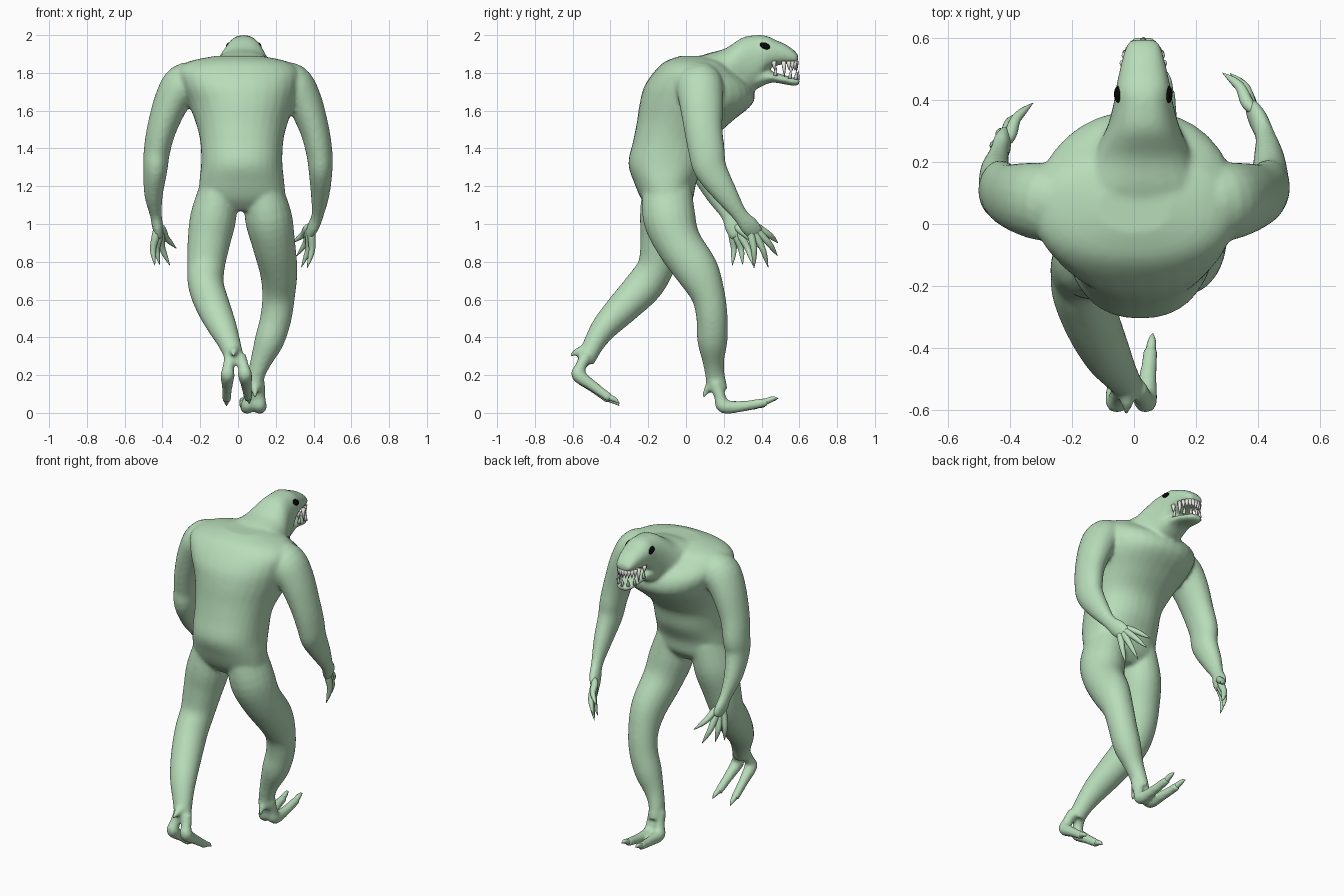
import bpy, bmesh, math
from mathutils import Vector


def material(name, rgb):
    m = bpy.data.materials.new(name)
    m.diffuse_color = (*rgb, 1)
    return m


SKIN = material("pale green skin", (0.48, 0.72, 0.49))
BLACK = material("black eye", (0.002, 0.002, 0.002))
IVORY = material("ivory tooth", (0.85, 0.83, 0.80))


def curve_rings(rings, steps=4):
    """Insert smoothly interpolated rings between the given ones."""
    out = []
    for i in range(len(rings) - 1):
        p0, p1 = rings[max(i - 1, 0)], rings[i]
        p2, p3 = rings[i + 1], rings[min(i + 2, len(rings) - 1)]
        for s in range(steps):
            t = s / steps
            out.append([0.5 * (2 * b + (c - a) * t + (2 * a - 5 * b + 4 * c - d) * t * t
                               + (3 * b - a - 3 * c + d) * t ** 3)
                        for a, b, c, d in zip(p0, p1, p2, p3)])
    return out + [list(rings[-1])]


def power(v, e):
    return math.copysign(abs(v) ** e, v)


def tube(bm, rings, axis=None, sides=20, square=1.0, curved=True):
    """Loft ellipses (x, y, z, half width, half depth) along a path, or across a fixed axis."""
    if curved:
        rings = curve_rings(rings)
    pts = [Vector(r[:3]) for r in rings]
    loops = []
    for i, r in enumerate(rings):
        t = Vector(axis) if axis else pts[min(i + 1, len(pts) - 1)] - pts[max(i - 1, 0)]
        t.normalize()
        a = (Vector((1, 0, 0)) - t * t.x).normalized()
        b = t.cross(a)
        loops.append([bm.verts.new(pts[i] + a * r[3] * power(math.cos(k * math.tau / sides), square)
                                   + b * r[4] * power(math.sin(k * math.tau / sides), square))
                      for k in range(sides)])
    for l0, l1 in zip(loops, loops[1:]):
        for k in range(sides):
            j = (k + 1) % sides
            bm.faces.new((l0[k], l0[j], l1[j], l1[k]))
    bm.faces.new(loops[0][::-1])
    bm.faces.new(loops[-1])


def finish(bm, name, mat):
    bmesh.ops.recalc_face_normals(bm, faces=bm.faces)
    for f in bm.faces:
        f.smooth = True
    me = bpy.data.meshes.new(name)
    bm.to_mesh(me)
    bm.free()
    me.materials.append(mat)
    ob = bpy.data.objects.new(name, me)
    bpy.context.collection.objects.link(ob)
    return ob


Z, Y = (0, 0, 1), (0, 1, 0)
body = bmesh.new()

# torso
tube(body, [(0.02, -0.10, 1.07, 0.15, 0.08), (0.02, -0.10, 1.13, 0.225, 0.135),
            (0.02, -0.11, 1.22, 0.225, 0.165), (0.02, -0.10, 1.32, 0.215, 0.205),
            (0.02, -0.07, 1.44, 0.22, 0.21), (0.02, -0.01, 1.54, 0.245, 0.25),
            (0.02, 0.055, 1.64, 0.285, 0.30), (0.01, 0.065, 1.73, 0.318, 0.285),
            (0.0, 0.05, 1.81, 0.325, 0.215), (0.0, 0.05, 1.86, 0.26, 0.16),
            (0.0, 0.05, 1.89, 0.12, 0.08)], Z, 32, 0.9)

# neck, skull and snout
tube(body, [(0.01, 0.04, 1.74, 0.26, 0.135), (0.02, 0.12, 1.75, 0.22, 0.155),
            (0.025, 0.21, 1.755, 0.17, 0.175), (0.03, 0.30, 1.82, 0.122, 0.168),
            (0.03, 0.38, 1.865, 0.098, 0.135), (0.03, 0.43, 1.903, 0.09, 0.092),
            (0.03, 0.48, 1.905, 0.08, 0.067), (0.03, 0.53, 1.898, 0.068, 0.052),
            (0.03, 0.575, 1.883, 0.055, 0.034), (0.03, 0.594, 1.877, 0.038, 0.018)], Y, 24, 0.85)
# lower jaw
tube(body, [(0.03, 0.28, 1.76, 0.10, 0.09), (0.03, 0.38, 1.772, 0.085, 0.055),
            (0.03, 0.45, 1.778, 0.074, 0.03), (0.03, 0.53, 1.762, 0.062, 0.024),
            (0.03, 0.575, 1.752, 0.05, 0.022), (0.03, 0.60, 1.754, 0.034, 0.018)], Y, 20)

# arms: same shoulders, one forearm swung further forward
for s, elbow, fore, wrist, palm, knuckle in (
        (1, (0.437, 0.13, 1.29), (0.435, 0.21, 1.16), (0.422, 0.285, 1.05),
         (0.40, 0.335, 0.99), (0.375, 0.375, 0.945)),
        (-1, (-0.437, 0.11, 1.29), (-0.447, 0.165, 1.16), (-0.435, 0.225, 1.05),
         (-0.425, 0.255, 0.985), (-0.415, 0.28, 0.935))):
    tube(body, [(s * 0.20, 0.06, 1.76, 0.09, 0.10), (s * 0.285, 0.07, 1.74, 0.11, 0.125),
                (s * 0.35, 0.08, 1.65, 0.095, 0.118), (s * 0.405, 0.092, 1.50, 0.078, 0.102),
                (s * 0.43, 0.11, 1.38, 0.07, 0.096), (*elbow, 0.064, 0.088),
                (*fore, 0.05, 0.064), (*wrist, 0.032, 0.042),
                (*palm, 0.03, 0.052), (*knuckle, 0.02, 0.045)])

# legs in mid stride
tube(body, [(0.13, -0.10, 1.20, 0.10, 0.13), (0.16, -0.09, 1.04, 0.125, 0.14),
            (0.188, -0.04, 0.90, 0.115, 0.123), (0.215, 0.06, 0.75, 0.10, 0.115),
            (0.215, 0.118, 0.62, 0.087, 0.09), (0.20, 0.138, 0.50, 0.083, 0.083),
            (0.165, 0.14, 0.38, 0.078, 0.08), (0.12, 0.145, 0.27, 0.056, 0.057),
            (0.095, 0.155, 0.19, 0.045, 0.052), (0.09, 0.165, 0.12, 0.045, 0.058)])
tube(body, [(-0.10, -0.10, 1.20, 0.10, 0.13), (-0.13, -0.11, 1.04, 0.122, 0.135),
            (-0.155, -0.13, 0.90, 0.113, 0.113), (-0.17, -0.16, 0.77, 0.10, 0.098),
            (-0.168, -0.225, 0.67, 0.095, 0.10), (-0.13, -0.33, 0.56, 0.09, 0.088),
            (-0.085, -0.425, 0.46, 0.078, 0.072), (-0.05, -0.48, 0.38, 0.062, 0.058),
            (-0.025, -0.515, 0.31, 0.052, 0.05), (-0.015, -0.53, 0.27, 0.047, 0.045)])

# split feet, two long toes each
TOES = [
    [(0.07, 0.155, 0.16), (0.06, 0.18, 0.085), (0.05, 0.20, 0.034), (0.04, 0.30, 0.035), (0.025, 0.42, 0.052)],
    [(0.11, 0.155, 0.16), (0.115, 0.18, 0.085), (0.115, 0.20, 0.034), (0.115, 0.30, 0.035), (0.11, 0.43, 0.058)],
    [(-0.04, -0.53, 0.30), (-0.052, -0.56, 0.24), (-0.055, -0.57, 0.20), (-0.058, -0.49, 0.135), (-0.06, -0.40, 0.065)],
    [(0.01, -0.53, 0.30), (0.03, -0.56, 0.24), (0.038, -0.57, 0.20), (0.045, -0.49, 0.14), (0.055, -0.40, 0.075)],
]
for toe in TOES:
    tube(body, [(*p, r, r) for p, r in zip(toe, (0.034, 0.031, 0.038, 0.029, 0.024))], sides=14)

# heel spurs
for spur in ([(0.09, 0.17, 0.16), (0.09, 0.118, 0.13), (0.09, 0.09, 0.08)],
             [(-0.02, -0.50, 0.33), (-0.022, -0.57, 0.325), (-0.025, -0.614, 0.303)]):
    tube(body, [(*p, r, r) for p, r in zip(spur, (0.04, 0.024, 0.008))], sides=12)

# fuse all the body parts into one smooth skin
skin = finish(body, "body", SKIN)
rm = skin.modifiers.new("fuse", 'REMESH')
rm.mode = 'VOXEL'
rm.voxel_size = 0.010
rm.use_smooth_shade = True
sm = skin.modifiers.new("soften", 'SMOOTH')
sm.factor = 0.5
sm.iterations = 10

# toe claws
claws = bmesh.new()
for toe in TOES:
    p = Vector(toe[-1])
    d = (p - Vector(toe[-2])).normalized()
    q, e = p + d * 0.03 + Vector((0, 0, 0.012)), p + d * 0.06 + Vector((0, 0, 0.008))
    tube(claws, [(*(p - d * 0.02), 0.018, 0.018), (*q, 0.013, 0.013), (*e, 0.001, 0.001)], sides=10)
finish(claws, "toe_claws", SKIN)

# fingers: base, bent middle, pointed tip
FINGERS = [
    [(0.365, 0.39, 0.975), (0.285, 0.487, 0.90)], [(0.375, 0.385, 0.955), (0.31, 0.485, 0.83)],
    [(0.38, 0.37, 0.94), (0.335, 0.435, 0.77)], [(0.39, 0.345, 0.94), (0.365, 0.36, 0.765)],
    [(-0.40, 0.285, 0.97), (-0.325, 0.39, 0.87)], [(-0.41, 0.29, 0.94), (-0.36, 0.355, 0.78)],
    [(-0.42, 0.27, 0.93), (-0.415, 0.30, 0.785)], [(-0.435, 0.245, 0.94), (-0.44, 0.245, 0.78)],
]
fingers = bmesh.new()
for base, tip in FINGERS:
    b, t = Vector(base), Vector(tip)
    out = Vector((math.copysign(0.012, b.x), 0.008, 0))
    path = [b.lerp(t, -0.25), b, b.lerp(t, 0.4) + out, b.lerp(t, 0.7) + out * 0.7, t]
    tube(fingers, [(*p, r, r) for p, r in zip(path, (0.014, 0.021, 0.017, 0.012, 0.001))], sides=10)
finish(fingers, "fingers", SKIN)

# teeth around both jaws
teeth = bmesh.new()
for k in range(13):
    u = k / 6 - 1                                   # -1..1 around the mouth
    x = 0.03 + math.sin(u * math.pi / 2) * 0.066
    y = 0.465 + 0.118 * math.cos(u * math.pi / 2) ** 0.6
    fang = 0.085 if k in (1, 11) else 0.052
    top = 1.862
    tube(teeth, [(x, y, top, 0.013, 0.013), (x, y + 0.002, top - fang * 0.5, 0.009, 0.009),
                 (x, y + 0.004, top - fang, 0.0006, 0.0006)], sides=8, curved=False)
    if k % 2 == 0:
        yl = y + 0.008
        low = 1.764 + (0.58 - y) * 0.18
        tube(teeth, [(x, yl, low, 0.011, 0.011), (x, yl + 0.002, low + 0.024, 0.007, 0.007),
                     (x, yl + 0.006, low + 0.05, 0.0006, 0.0006)], sides=8, curved=False)
finish(teeth, "teeth", IVORY)

# eyes: flat ovals lying on the sides of the skull
for s, name in ((1, "eye_right"), (-1, "eye_left")):
    eye = bmesh.new()
    bmesh.ops.create_uvsphere(eye, u_segments=20, v_segments=12, radius=1)
    ob = finish(eye, name, BLACK)
    ob.scale = (0.012, 0.029, 0.018)
    ob.rotation_euler = (math.radians(-25), s * math.radians(-25), s * math.radians(9))
    ob.location = (0.03 + s * 0.081, 0.418, 1.943)
